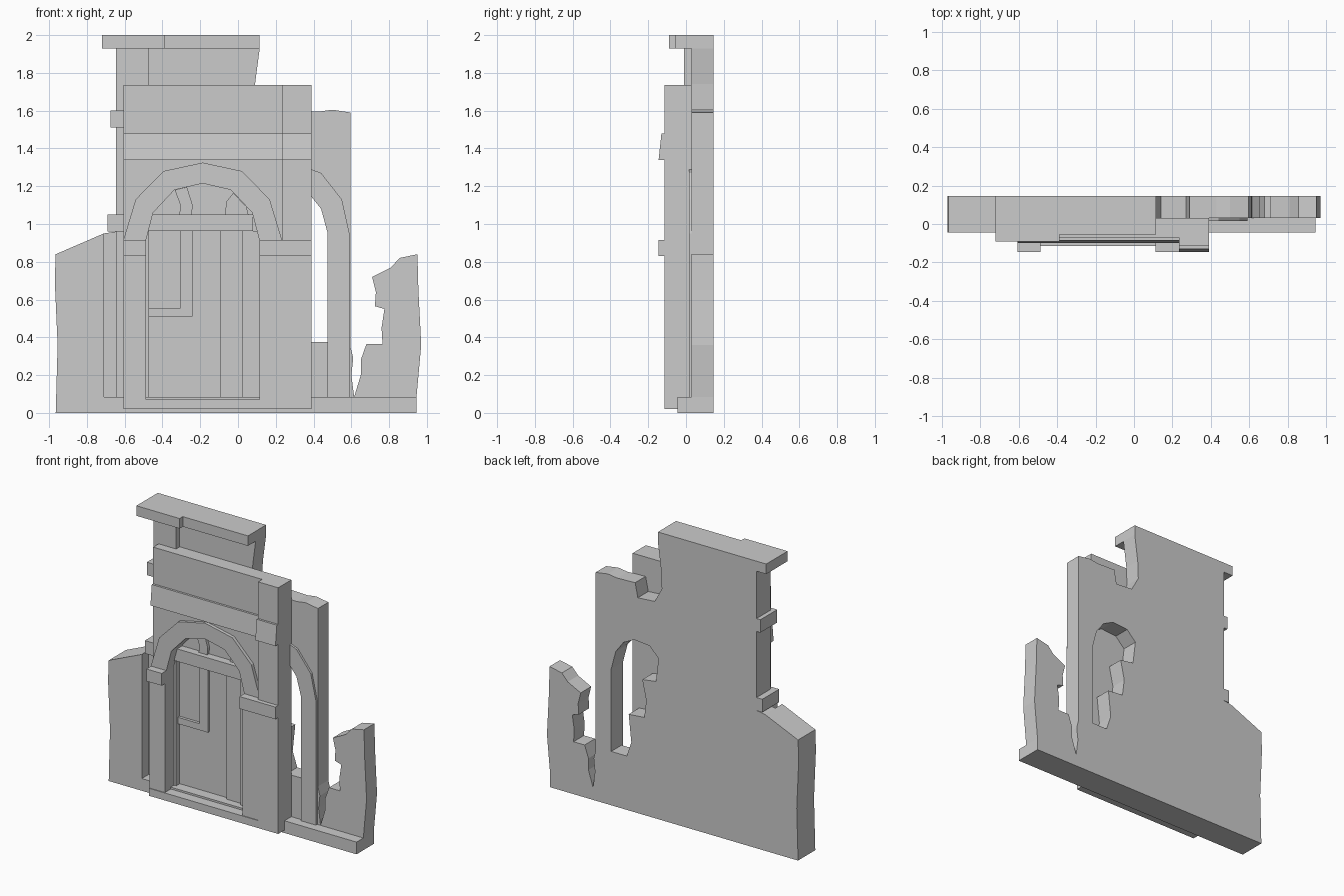
import bpy


def prism(name, pts, lo, hi, axis='Y'):
    """Extrude an outline: (x, z) along Y, or (y, z) along X."""
    def place(p, d):
        return (p[0], d, p[1]) if axis == 'Y' else (d, p[0], p[1])
    n = len(pts)
    verts = [place(p, lo) for p in pts] + [place(p, hi) for p in pts]
    faces = [tuple(range(n)), tuple(range(2 * n - 1, n - 1, -1))]
    faces += [(i, i + n, (i + 1) % n + n, (i + 1) % n) for i in range(n)]
    area = sum(pts[i][0] * pts[(i + 1) % n][1] - pts[(i + 1) % n][0] * pts[i][1]
               for i in range(n))
    if (area > 0) == (axis == 'X'):
        faces = [f[::-1] for f in faces]
    mesh = bpy.data.meshes.new(name)
    mesh.from_pydata(verts, [], faces)
    ob = bpy.data.objects.new(name, mesh)
    bpy.context.collection.objects.link(ob)
    return ob


def box(name, x0, x1, y0, y1, z0, z1):
    return prism(name, [(x0, z0), (x1, z0), (x1, z1), (x0, z1)], y0, y1)


BACK, WALL = 0.145, 0.03

# Broken back wall: tower, column, crack and ruined right end in one outline
wall = prism("back_wall", [
    (-0.71, 0), (0.945, 0), (0.945, 0.085), (0.97, 0.36), (0.955, 0.65), (0.95, 0.84),
    (0.855, 0.82), (0.81, 0.77), (0.71, 0.72), (0.73, 0.64), (0.725, 0.565),
    (0.775, 0.55), (0.76, 0.45), (0.765, 0.365), (0.68, 0.365), (0.65, 0.28),
    (0.65, 0.2), (0.615, 0.085), (0.6, 0.2), (0.61, 0.29), (0.595, 0.35),
    (0.595, 1.59), (0.5, 1.605), (0.43, 1.595), (0.29, 1.6), (0.27, 1.5),
    (0.14, 1.51), (0.085, 1.61), (0.09, 1.74), (0.115, 1.93), (-0.645, 1.93),
    (-0.645, 0.96), (-0.71, 0.95)], WALL, BACK)

# Window with a ragged left edge
hole = prism("window_cutter", [
    (0.475, 0.375), (0.475, 0.95), (0.44, 1.08), (0.38, 1.16), (0.3, 1.2), (0.18, 1.19),
    (0.11, 1.12), (0.13, 0.955), (0.235, 0.94), (0.205, 0.8), (0.22, 0.68),
    (0.34, 0.67), (0.32, 0.48), (0.355, 0.375)], -0.02, 0.3)
hole.hide_render = True
hole.hide_viewport = True
cut = wall.modifiers.new("window", 'BOOLEAN')
cut.operation, cut.solver, cut.object = 'DIFFERENCE', 'EXACT', hole

# Thicker left wall stub and plinth
prism("left_wall", [(-0.965, 0), (-0.71, 0), (-0.71, 0.95), (-0.965, 0.84),
                    (-0.97, 0.7), (-0.955, 0.36)], -0.045, BACK)
box("plinth", -0.71, 0.945, -0.045, WALL, 0, 0.085)

# Tower corner pilaster, side bands and top slab
box("corner_pilaster", -0.645, -0.47, -0.01, WALL, 0.085, 1.93)
box("lower_band", -0.69, -0.6, -0.04, BACK, 0.96, 1.05)
box("upper_band", -0.675, -0.6, -0.04, BACK, 1.51, 1.6)
box("top_slab_left", -0.72, -0.387, -0.09, BACK, 1.93, 2)
box("top_slab_right", -0.387, 0.115, -0.055, BACK, 1.93, 2)

# Portal front with an arched opening
half = [(0.3, 0.915), (0.262, 1.06), (0.15, 1.18), (0, 1.215)]
outer = [(0.42, 0.915), (0.355, 1.13), (0.208, 1.28), (0, 1.325)]


def arch(pts, cx=-0.187):
    return [(cx - x, z) for x, z in pts] + [(cx + x, z) for x, z in pts[-2::-1]]


inner_arch, outer_arch = arch(half), arch(outer)
prism("portal_panel", [(-0.605, 0.02), (-0.487, 0.02)] + inner_arch +
      [(0.113, 0.02), (0.235, 0.02), (0.235, 1.735), (-0.605, 1.735)], -0.07, WALL)
prism("portal_arch", outer_arch + inner_arch[::-1], -0.093, -0.06)
box("right_pier", 0.235, 0.39, -0.115, WALL, 0.02, 1.735)
for side, x0, x1, xi in (("left", -0.605, -0.487, -0.487), ("right", 0.113, 0.235, 0.39)):
    box(side + "_pillar", x0, x1, -0.11, -0.06, 0.02, 0.85)
    box(side + "_impost", x0, xi, -0.145, -0.02, 0.83, 0.915)
box("door_step", -0.605, 0.235, -0.115, WALL, 0.02, 0.072)

# Sloped cornice on the panel and on the pier
for name, x0, x1, d in (("panel_cornice", -0.605, 0.235, 0), ("pier_cornice", 0.235, 0.39, -0.045)):
    prism(name, [(-0.05 + d, 1.34), (-0.1 + d, 1.34), (-0.085 + d, 1.48), (-0.05 + d, 1.48)],
          x0, x1, 'X')

# Doorway: lintel, jambs and raised strips
box("door_lintel", -0.475, 0.08, -0.025, WALL, 0.963, 1.05)
box("left_jamb", -0.49, -0.475, -0.01, WALL, 0.08, 0.963)
box("right_jamb", 0.025, 0.115, -0.01, WALL, 0.08, 0.963)
box("door_strip", -0.095, 0.025, 0.01, WALL, 0.08, 0.963)
prism("niche_frame", [(-0.475, 0.51), (-0.24, 0.51), (-0.24, 0.963), (-0.305, 0.963),
                      (-0.305, 0.555), (-0.475, 0.555)], 0.01, WALL)
prism("tympanum_rib_left", [(-0.31, 1.05), (-0.245, 1.05), (-0.24, 1.1), (-0.27, 1.195),
                            (-0.335, 1.18), (-0.305, 1.1)], 0.01, WALL)
prism("tympanum_rib_right", [(-0.07, 1.05), (0.055, 1.05), (0.045, 1.09), (-0.025, 1.165),
                             (-0.06, 1.12)], 0.01, WALL)

# Window surround
prism("window_trim", [(0.475, 0.085), (0.59, 0.085), (0.59, 0.95), (0.55, 1.13), (0.44, 1.27),
                      (0.36, 1.3), (0.36, 1.18), (0.44, 1.08), (0.475, 0.95)], 0.015, 0.04)
